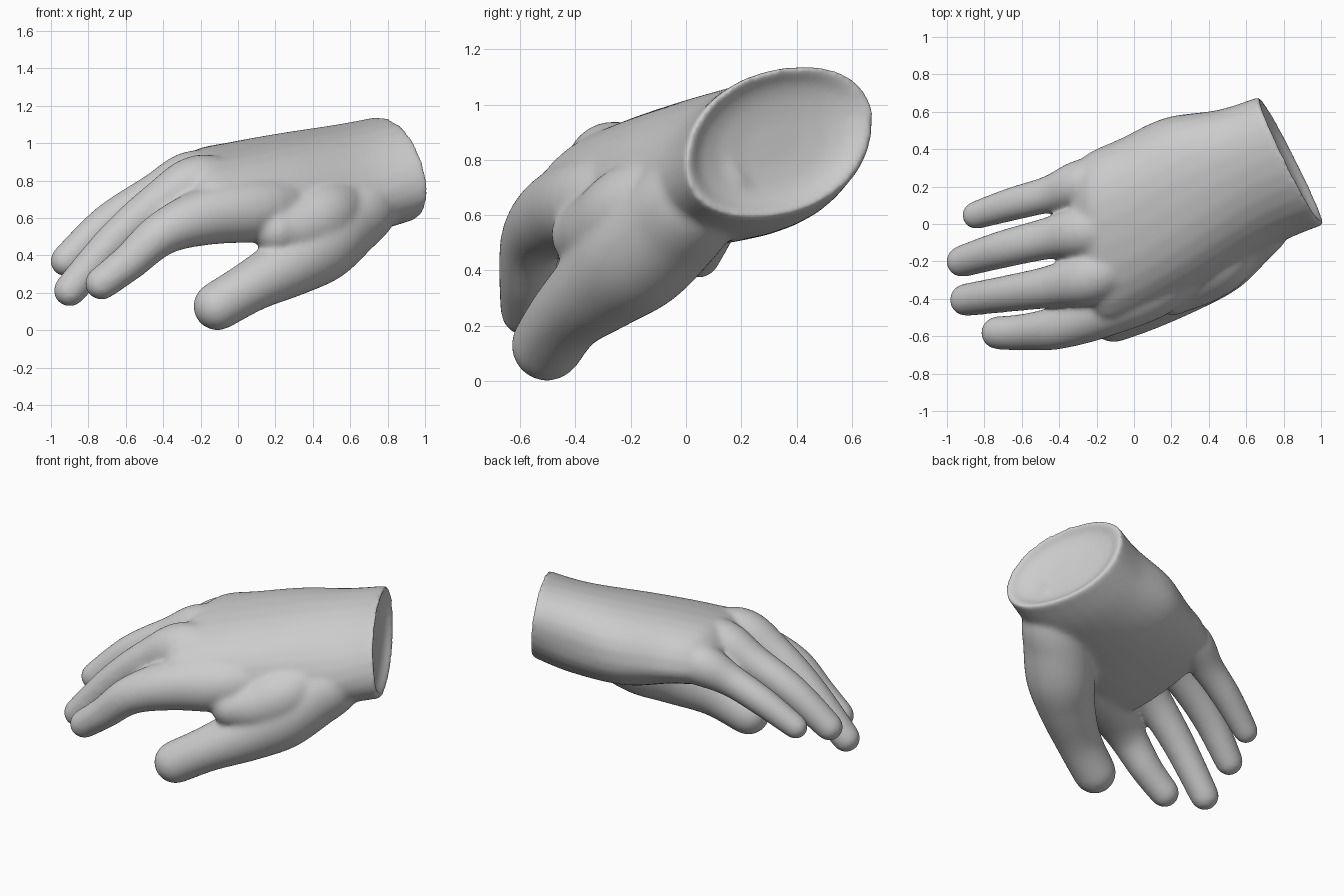
import bpy
import bmesh
from math import cos, sin, pi, copysign
from mathutils import Vector

SIDES = 28

default_cube = bpy.data.objects.get("Cube")
if default_cube:
    bpy.data.objects.remove(default_cube, do_unlink=True)

# Plain grey for the whole hand
grey = bpy.data.materials.new("matte_grey")
grey.use_nodes = True
grey.diffuse_color = (0.6, 0.6, 0.6, 1)
grey.node_tree.nodes["Principled BSDF"].inputs["Base Color"].default_value = (0.6, 0.6, 0.6, 1)


def flow(keys, steps=5):
    """Smooth in-between values through a list of vectors."""
    result = []
    for i in range(len(keys) - 1):
        a, b = keys[i], keys[i + 1]
        before, after = keys[max(i - 1, 0)], keys[min(i + 2, len(keys) - 1)]
        leave, arrive = (b - before) / 2, (after - a) / 2
        for step in range(steps):
            t = step / steps
            bend = leave * (1 - t) - arrive * t + (b - a) * (2 * t - 1)
            result.append(a.lerp(b, t) + bend * t * (1 - t))
    return result + [keys[-1]]


def loft(bm, rings):
    """Skin a closed tube through rings of equal point count."""
    loops = [[bm.verts.new(p) for p in ring] for ring in rings]
    faces = [bm.faces.new(loops[0]), bm.faces.new(loops[-1])]
    for lower, upper in zip(loops, loops[1:]):
        for i in range(SIDES):
            j = (i + 1) % SIDES
            faces.append(bm.faces.new((lower[i], lower[j], upper[j], upper[i])))
    bmesh.ops.recalc_face_normals(bm, faces=faces)


def circle(centre, direction, radius):
    frame = direction.to_track_quat('Z', 'Y').to_matrix()
    angles = [2 * pi * i / SIDES for i in range(SIDES)]
    return [centre + frame @ Vector((radius * cos(a), radius * sin(a), 0)) for a in angles]


def digit(bm, joints):
    """Tapered tube along joints (x, y, z, radius) with a round tip."""
    path = flow([Vector(j) for j in joints])
    points = [p.to_3d() for p in path]
    rings = []
    for i, point in enumerate(points):
        before = points[max(i - 1, 0)]
        after = points[min(i + 1, len(points) - 1)]
        direction = (after - before).normalized()
        rings.append(circle(point, direction, path[i].w))
    radius = path[-1].w
    for a in (0.35, 0.7, 1.05, 1.4):
        rings.append(circle(points[-1] + direction * radius * sin(a), direction, radius * cos(a)))
    loft(bm, rings)


def oval(thumb_edge, outer_edge, up, down, power):
    """Palm section between two edges, with its own back and palm depth."""
    a, b = Vector(thumb_edge), Vector(outer_edge)
    centre, half = (a + b) / 2, (b - a) / 2
    ring = []
    for i in range(SIDES):
        t = 2 * pi * i / SIDES
        c, s = [copysign(abs(v) ** power, v) for v in (cos(t), sin(t))]
        ring.append(centre + half * c + (Vector(up) * s if s > 0 else Vector(down) * -s))
    return ring


def shrink(ring, factor, shift):
    centre = sum(ring, Vector()) / len(ring)
    return [centre + (p - centre) * factor + Vector(shift) for p in ring]


bm = bmesh.new()

# Wrist and palm, rounded off at the knuckles
wrist = oval((1.01, 0, .83), (.68, .68, .9), (-.05, .04, .275), (.05, -.04, -.275), .92)
knuckles = oval((-.16, -.54, .59), (-.26, .37, .77), (0, -.05, .26), (0, 0, -.13), .85)
sections = [
    wrist,
    oval((.74, -.12, .72), (.46, .61, .83), (-.03, .04, .32), (.03, 0, -.25), .93),
    oval((.32, -.35, .65), (.17, .57, .8), (0, 0, .315), (0, 0, -.23), .88),
    oval((.02, -.49, .6), (-.07, .46, .78), (0, -.04, .295), (0, 0, -.16), .85),
    knuckles,
    shrink(knuckles, .72, (-.1, .01, -.03)),
]
strands = [flow([ring[i] for ring in sections]) for i in range(SIDES)]
body = [list(ring) for ring in zip(*strands)]

# Dished end of the wrist
inward = Vector((-.9, -.43, -.09))
dish = [shrink(wrist, size, inward * depth)
        for size, depth in ((.3, .07), (.6, .06), (.8, .04), (.93, .005))]
loft(bm, dish + body)

# Fingers and thumb, each from its root inside the palm to its tip
index = [(.4, -.06, .7, .12), (.15, -.3, .65, .17), (-.16, -.45, .61, .155),
         (-.4, -.55, .52, .12), (-.58, -.578, .365, .1), (-.73, -.582, .25, .09)]
middle = [(.05, -.13, .77, .1), (-.2, -.27, .79, .15), (-.42, -.33, .68, .117),
          (-.66, -.37, .48, .1), (-.9, -.406, .212, .088)]
ring_finger = [(.05, .04, .78, .1), (-.22, -.03, .82, .145), (-.45, -.075, .72, .113),
               (-.7, -.135, .57, .101), (-.92, -.2, .37, .086)]
little = [(.05, .22, .78, .1), (-.24, .22, .78, .135), (-.45, .16, .69, .1),
          (-.65, .107, .58, .09), (-.845, .047, .445, .076)]
thumb = [(.79, .22, .78, .1), (.69, .05, .67, .18), (.57, -.05, .58, .205),
         (.43, -.18, .455, .21), (.28, -.3, .35, .175), (.08, -.425, .24, .14),
         (-.11, -.503, .128, .131)]
# Web of skin between the thumb and the index finger
web = [(.62, .02, .72, .12), (.48, -.16, .62, .18), (.34, -.27, .55, .17),
       (.21, -.36, .53, .13)]
for joints in (index, middle, ring_finger, little, thumb, web):
    digit(bm, joints)

mesh = bpy.data.meshes.new("hand")
bm.to_mesh(mesh)
bm.free()
mesh.materials.append(grey)
hand = bpy.data.objects.new("hand", mesh)
bpy.context.collection.objects.link(hand)

# Fuse the parts into one smooth skin and soften the joins
fuse = hand.modifiers.new("fuse", 'REMESH')
fuse.mode = 'VOXEL'
fuse.voxel_size = 0.011
fuse.use_smooth_shade = True
soften = hand.modifiers.new("soften", 'SMOOTH')
soften.factor = 0.5
soften.iterations = 36
